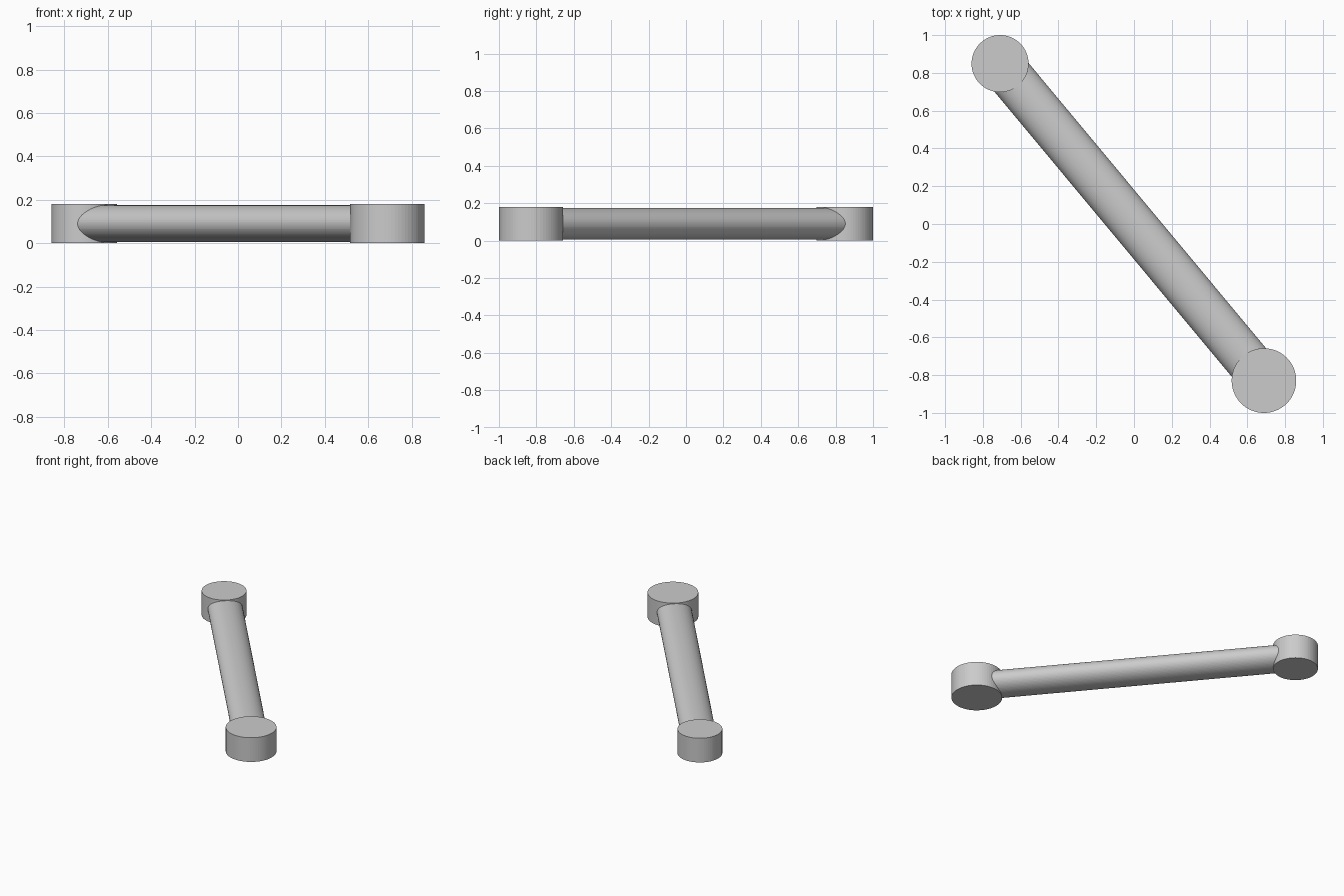
import bpy
from math import atan2, pi
from mathutils import Vector

if "Cube" in bpy.data.objects:
    bpy.data.objects.remove(bpy.data.objects["Cube"])

HEIGHT = 0.18


def cylinder(name, radius, depth, location, rotation=(0, 0, 0), scale=(1, 1, 1)):
    bpy.ops.mesh.primitive_cylinder_add(vertices=64, radius=radius, depth=depth,
                                        location=location, rotation=rotation)
    obj = bpy.context.object
    obj.name = name
    obj.scale = scale
    return obj


back = Vector((-0.709, 0.849, HEIGHT / 2))
front = Vector((0.688, -0.829, HEIGHT / 2))

# Upright end discs
cylinder("back_end_disc", 0.151, HEIGHT, back)
cylinder("front_end_disc", 0.171, HEIGHT, front)

# Flattened oval rod joining the disc centres (local x is vertical)
span = front - back
cylinder("connecting_rod", 1, span.length, (back + front) / 2,
         (0, pi / 2, atan2(span.y, span.x)), (0.085, 0.118, 1))
